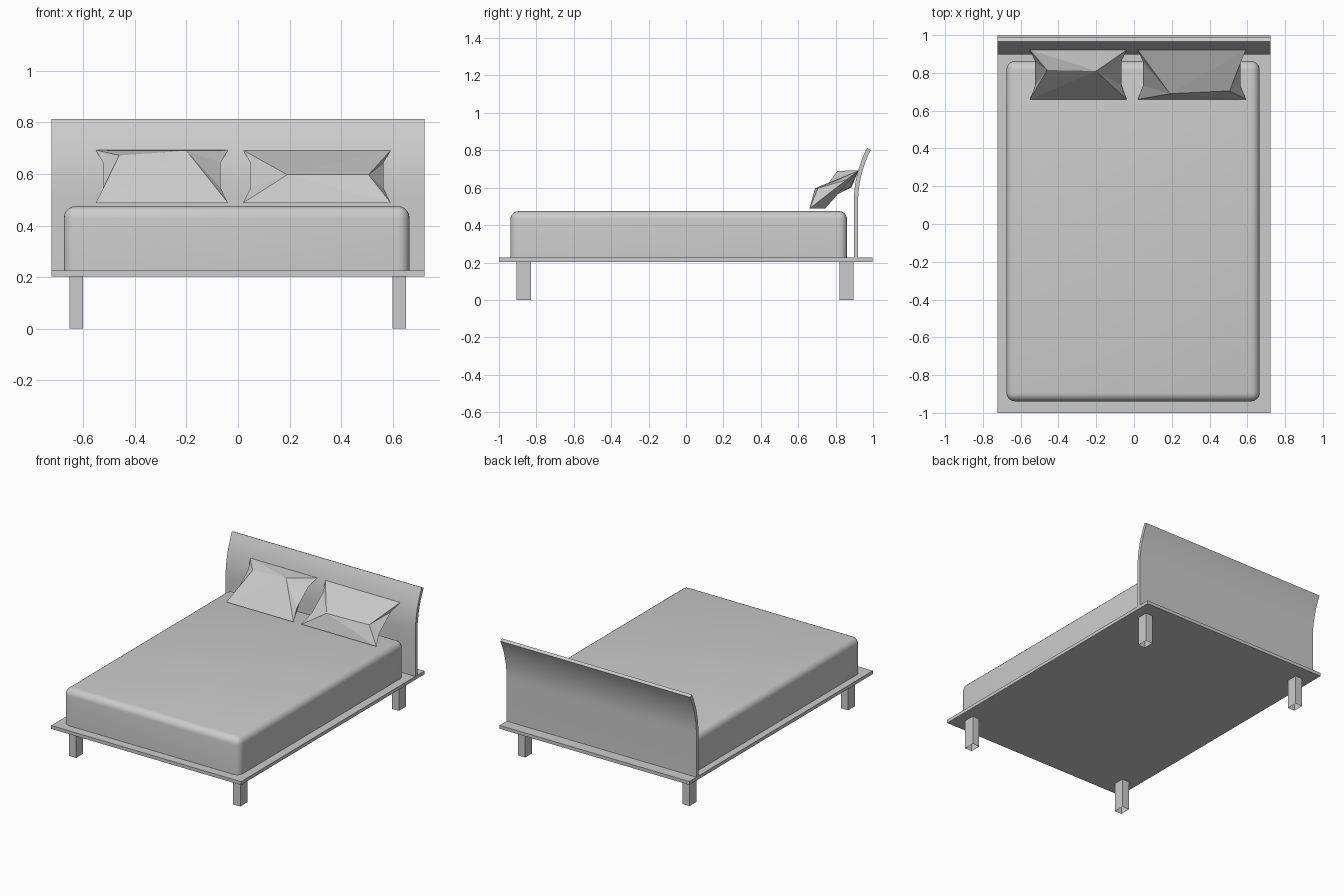
import bpy
import bmesh
import math
from mathutils import Vector

cube = bpy.data.objects.get("Cube")
if cube:
    bpy.data.objects.remove(cube)

grey = bpy.data.materials.new("plain grey")
grey.use_nodes = True
colour = (0.6, 0.6, 0.6, 1)
grey.diffuse_color = colour
grey.node_tree.nodes["Principled BSDF"].inputs["Base Color"].default_value = colour


def finish(name, bm, smooth=False):
    bmesh.ops.recalc_face_normals(bm, faces=bm.faces)
    mesh = bpy.data.meshes.new(name)
    bm.to_mesh(mesh)
    bm.free()
    mesh.materials.append(grey)
    obj = bpy.data.objects.new(name, mesh)
    bpy.context.collection.objects.link(obj)
    if smooth:
        bpy.ops.object.select_all(action='DESELECT')
        bpy.context.view_layer.objects.active = obj
        obj.select_set(True)
        bpy.ops.object.shade_smooth_by_angle(angle=math.radians(35))
    return obj


def box(low, high):
    bm = bmesh.new()
    bmesh.ops.create_cube(bm, size=1)
    low, high = Vector(low), Vector(high)
    for v in bm.verts:
        v.co = (low + high) / 2 + v.co * (high - low)
    return bm


# Platform
SLAB_LOW, SLAB_TOP, HALF_WIDTH = 0.203, 0.226, 0.723
finish("platform", box((-HALF_WIDTH, -1, SLAB_LOW), (HALF_WIDTH, 0.997, SLAB_TOP)))

# Legs: square tubes, open at the ends
for end, y in (("front", -0.868), ("back", 0.858)):
    for side, x in (("right", -0.627), ("left", 0.625)):
        bm = box((x - 0.027, y - 0.038, 0), (x + 0.027, y + 0.038, SLAB_LOW))
        caps = [f for f in bm.faces if abs(f.normal.z) > 0.5]
        bmesh.ops.delete(bm, geom=caps, context='FACES_ONLY')
        finish(f"{end}_{side}_leg", bm)

# Mattress: rounded everywhere except around its base
bm = box((-0.675, -0.939, SLAB_TOP), (0.665, 0.862, 0.475))
edges = [e for e in bm.edges if any(v.co.z > 0.4 for v in e.verts)]
bmesh.ops.bevel(bm, geom=edges, offset=0.045, offset_type='OFFSET',
                segments=5, profile=0.5, affect='EDGES')
finish("mattress", bm, smooth=True)

# Headboard: upright panel that sweeps backwards along an arc
front, back = [(0.897, SLAB_TOP)], [(0.92, SLAB_TOP)]
RADIUS, ARC_BASE, STEPS, SWEEP = 0.645, 0.52, 8, math.radians(27)
for i in range(STEPS + 1):
    a = SWEEP * i / STEPS
    for line, r in ((front, RADIUS), (back, RADIUS - 0.023)):
        line.append((0.897 + RADIUS - r * math.cos(a), ARC_BASE + r * math.sin(a)))
bm = bmesh.new()
rim = [bm.verts.new((-HALF_WIDTH, y, z)) for y, z in front + back[::-1]]
panel = bm.faces.new(rim)
swept = bmesh.ops.extrude_face_region(bm, geom=[panel])["geom"]
bmesh.ops.translate(bm, vec=(2 * HALF_WIDTH, 0, 0),
                    verts=[v for v in swept if isinstance(v, bmesh.types.BMVert)])
finish("headboard", bm, smooth=True)


# Pillows: pinched outline with a ridge on each face
def pillow(name, x, half, front_ridge, back_ridge):
    bm = bmesh.new()
    low, high = Vector((0, 0.66, 0.488)), Vector((0, 0.922, 0.692))

    def side(sign):
        return [bm.verts.new(low.lerp(high, t) + Vector((x + sign * w, 0, 0)))
                for t, w in ((0, half), (0.28, half - 0.028), (0.76, half - 0.028), (1, half))]

    right, left = side(-1), side(1)
    for ridge in (front_ridge, back_ridge):
        a, b = [bm.verts.new((x + dx, y, z)) for dx, y, z in ridge]
        bm.faces.new((right[0], left[0], b, a))
        bm.faces.new((right[3], left[3], b, a))
        for edge, tip in ((right, a), (left, b)):
            for p, q in zip(edge, edge[1:]):
                bm.faces.new((p, q, tip))
    bmesh.ops.triangulate(bm, faces=bm.faces)
    finish(name, bm)


pillow("left_pillow", 0.306, 0.286,
       [(-0.115, 0.69, 0.597), (0.2, 0.705, 0.597)],
       [(-0.17, 0.755, 0.505), (0.1, 0.745, 0.49)])
pillow("right_pillow", -0.295, 0.256,
       [(-0.165, 0.815, 0.672), (0.095, 0.81, 0.69)],
       [(-0.11, 0.885, 0.603), (0.18, 0.88, 0.603)])
